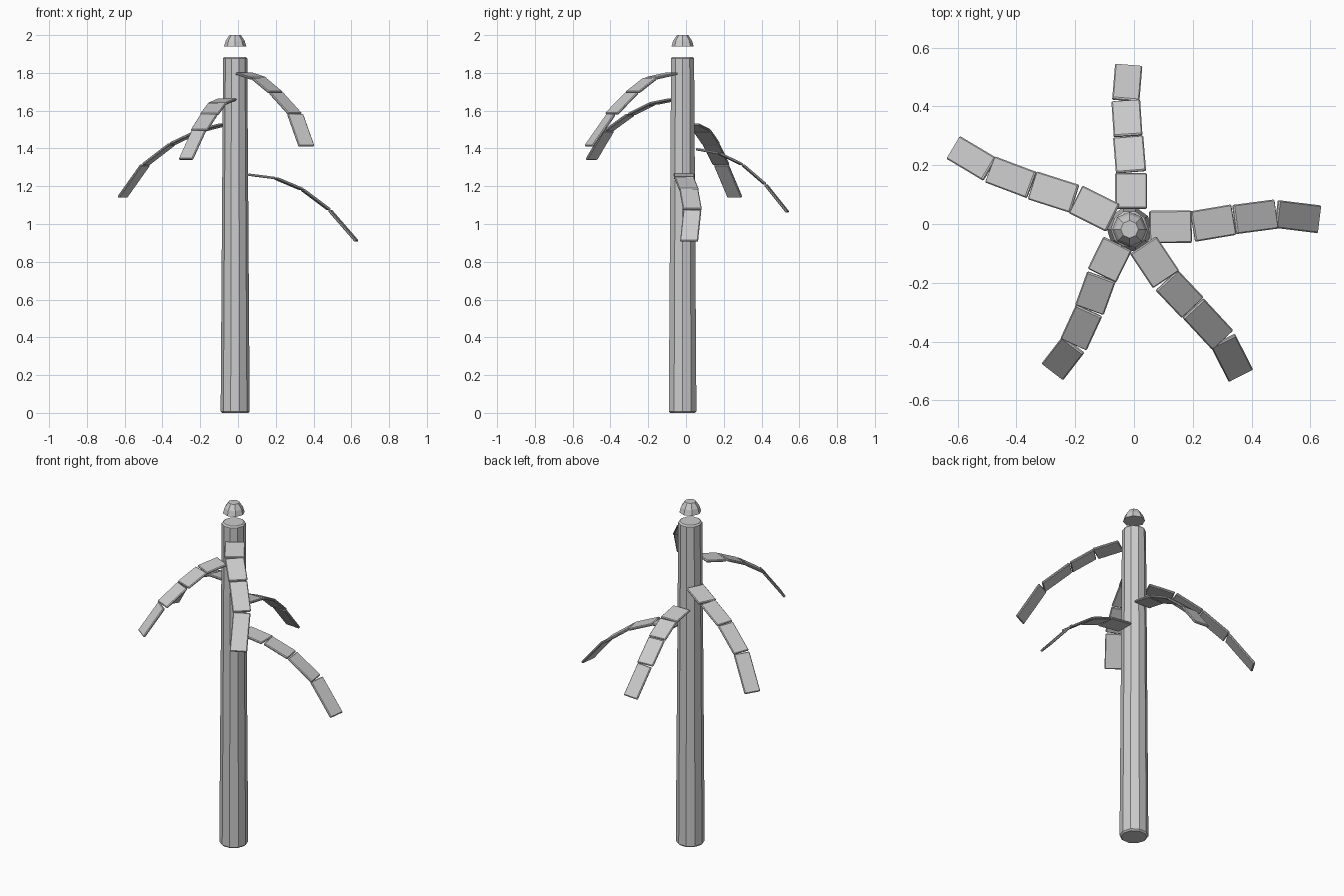
import bpy, bmesh, math
from mathutils import Vector, Matrix

if "Cube" in bpy.data.objects:
    bpy.data.objects.remove(bpy.data.objects["Cube"])

CX, CY = -0.015, -0.018


def finish(name, bm, bevel):
    bmesh.ops.recalc_face_normals(bm, faces=bm.faces)
    me = bpy.data.meshes.new(name)
    bm.to_mesh(me)
    bm.free()
    ob = bpy.data.objects.new(name, me)
    bpy.context.collection.objects.link(ob)
    if bevel:
        mod = ob.modifiers.new("bevel", 'BEVEL')
        mod.width = bevel
        mod.segments = 1
        mod.limit_method = 'ANGLE'
        mod.angle_limit = math.radians(50)
    return ob


def lathe(name, profile, sides, bevel=0):
    """Stack rings of (radius, z) into a closed faceted solid."""
    bm = bmesh.new()
    rings = []
    for r, z in profile:
        rings.append([bm.verts.new((CX + r * math.cos(2 * math.pi * i / sides),
                                    CY + r * math.sin(2 * math.pi * i / sides), z))
                      for i in range(sides)])
    for a, b in zip(rings, rings[1:]):
        for i in range(sides):
            j = (i + 1) % sides
            bm.faces.new((a[i], a[j], b[j], b[i]))
    bm.faces.new(rings[0])
    bm.faces.new(rings[-1])
    return finish(name, bm, bevel)


def frond(name, points, width=0.108, thick=0.013):
    """Chain of thin slabs following a drooping path."""
    bm = bmesh.new()
    pts = [Vector(p) for p in points]
    for i, (p, q) in enumerate(zip(pts, pts[1:])):
        along = (q - p).normalized()
        side = along.cross(Vector((0, 0, 1))).normalized()
        up = side.cross(along)
        w = width - 0.005 * i
        length = (q - p).length - 0.004
        m = Matrix((side * w, along * length, up * thick)).transposed().to_4x4()
        m.translation = (p + q) / 2
        bmesh.ops.create_cube(bm, size=1, matrix=m)
    return finish(name, bm, 0.004)


# Trunk and cap
lathe("trunk", [(0.077, 0), (0.064, 1.885)], 10, 0.008)
lathe("cap", [(0.059, 1.94), (0.05, 1.97), (0.03, 2.0)], 8)

# Fronds
frond("front_right_frond", [(0.03, -0.07, 1.797), (0.11, -0.19, 1.77), (0.20, -0.285, 1.695),
                            (0.302, -0.395, 1.582), (0.363, -0.515, 1.41)])
frond("front_left_frond", [(-0.055, -0.065, 1.66), (-0.11, -0.177, 1.637), (-0.152, -0.293, 1.58),
                           (-0.206, -0.41, 1.495), (-0.277, -0.502, 1.34)])
frond("left_frond", [(-0.07, 0.02, 1.528), (-0.20, 0.085, 1.495), (-0.347, 0.132, 1.425),
                     (-0.49, 0.186, 1.315), (-0.614, 0.26, 1.14)], 0.105)
frond("back_frond", [(-0.01, 0.05, 1.397), (-0.01, 0.175, 1.374), (-0.02, 0.298, 1.315),
                     (-0.028, 0.42, 1.21), (-0.018, 0.54, 1.06)])
frond("right_frond", [(0.05, -0.01, 1.262), (0.198, -0.009, 1.243), (0.34, 0.015, 1.183),
                      (0.484, 0.034, 1.075), (0.63, 0.016, 0.907)], 0.11)
